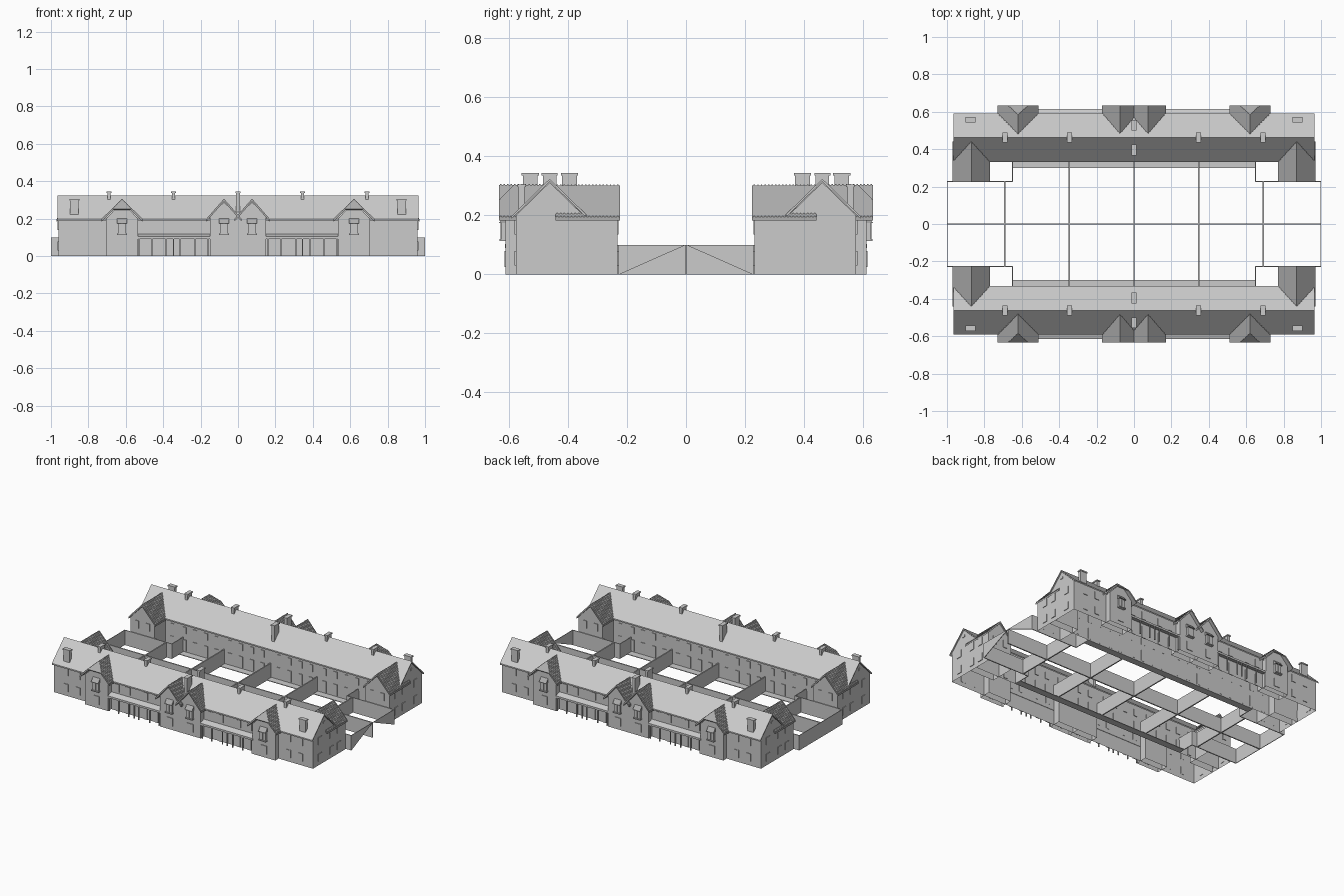
import bpy
import bmesh
from mathutils import Vector

cube = bpy.data.objects.get("Cube")
if cube:
    bpy.data.objects.remove(cube)


def material(name, value):
    m = bpy.data.materials.new(name)
    m.use_nodes = True
    colour = (value, value, value, 1)
    m.diffuse_color = colour
    m.node_tree.nodes["Principled BSDF"].inputs["Base Color"].default_value = colour
    return m


PALE = material("pale grey", 0.6)
TILE = material("tile grey", 0.42)


def finish(name, parts, mat, mx=True, my=True):
    """Join parts, reflect them across x and y, and make one object."""
    out = bmesh.new()
    for part in parts:
        for sx in ((1, -1) if mx else (1,)):
            for sy in ((1, -1) if my else (1,)):
                made = {v: out.verts.new((v.co.x * sx, v.co.y * sy, v.co.z)) for v in part.verts}
                for f in part.faces:
                    loop = [made[v] for v in f.verts]
                    out.faces.new(loop if sx * sy > 0 else loop[::-1])
        part.free()
    mesh = bpy.data.meshes.new(name)
    out.to_mesh(mesh)
    out.free()
    mesh.materials.append(mat)
    obj = bpy.data.objects.new(name, mesh)
    bpy.context.collection.objects.link(obj)
    return obj


def prism(points, axis, a, b, open_bottom=False):
    """Extrude a 2D profile along the x or y axis."""
    bm = bmesh.new()

    def place(p, d):
        return (d, p[0], p[1]) if axis == "x" else (p[0], d, p[1])

    lo = [bm.verts.new(place(p, a)) for p in points]
    hi = [bm.verts.new(place(p, b)) for p in points]
    n = len(points)
    bm.faces.new(lo)
    bm.faces.new(hi[::-1])
    for i in range(n):
        j = (i + 1) % n
        bm.faces.new((lo[j], lo[i], hi[i], hi[j]))
    bmesh.ops.recalc_face_normals(bm, faces=bm.faces)
    if open_bottom:
        base = [f for f in bm.faces if all(v.co.z < 1e-5 for v in f.verts)]
        bmesh.ops.delete(bm, geom=base, context="FACES_ONLY")
    return bm


def box(x0, x1, y0, y1, z0, z1):
    return prism([(x0, z0), (x1, z0), (x1, z1), (x0, z1)], "y", y0, y1)


def house(c, half, eave, peak):
    return [(c - half, 0), (c + half, 0), (c + half, eave), (c, peak), (c - half, eave)]


def chevron(c, half, eave, peak, t):
    return [(c - half, eave), (c, peak), (c + half, eave),
            (c + half, eave - t), (c, peak - t), (c - half, eave - t)]


def clip(bm, co, no):
    geom = bm.verts[:] + bm.edges[:] + bm.faces[:]
    bmesh.ops.bisect_plane(bm, geom=geom, plane_co=co, plane_no=no, clear_outer=True)
    bmesh.ops.holes_fill(bm, edges=[e for e in bm.edges if e.is_boundary and
                                    all(v.co.z > 0.01 for v in e.verts)])
    return bm


def ribbed_roof(c, half, peak, y0, y1, step=0.012):
    """Cross gable roof with raised ribs running down each slope."""
    parts = [prism(chevron(c, half, 0.195, peak, 0.012), "y", y0, y1)]
    for i in range(int((y1 - y0) / step)):
        y = y0 + step * (i + 0.3)
        parts.append(prism(chevron(c, half, 0.198, peak + 0.003, 0.006), "y", y, y + step * 0.4))
    return parts


# Main ranges
RIDGE = -0.462
finish("main_walls", [prism(house(RIDGE, 0.115, 0.2, 0.312), "x", -0.96, 0.96, True)], PALE, mx=False)
finish("main_roof", [prism(chevron(RIDGE, 0.13, 0.197, 0.324, 0.009), "x", -0.966, 0.966)], PALE, mx=False)

# Rear end wings
finish("wing_walls", [prism(house(0.87, 0.09, 0.195, 0.288), "y", -0.4, -0.232, True)], PALE)
finish("wing_roof", ribbed_roof(0.87, 0.1, 0.302, -0.442, -0.224), TILE)

# Front bays: outer pair with half hips, central twin gables
hip_low, hip_top = Vector((0, -0.634, 0.252)), Vector((0, -0.585, 0.303))
slope = hip_top - hip_low
hip_normal = Vector((0, -slope.z, slope.y)).normalized()
bay = clip(prism(house(0.62, 0.085, 0.2, 0.288), "y", -0.612, -0.53, True),
           hip_low - hip_normal * 0.008, hip_normal)
finish("outer_bay", [bay], PALE)
finish("outer_bay_roof", [clip(p, hip_low, hip_normal)
                          for p in ribbed_roof(0.62, 0.11, 0.303, -0.634, -0.475)], TILE)
hip = bmesh.new()
outline = [(0.569, hip_low), (0.671, hip_low), (0.62, hip_top)]
top = [hip.verts.new((x, p.y, p.z)) for x, p in outline]
under = [hip.verts.new((x, p.y + 0.004, p.z - 0.005)) for x, p in outline]
hip.faces.new(top)
hip.faces.new(under[::-1])
for i in range(3):
    j = (i + 1) % 3
    hip.faces.new((top[j], top[i], under[i], under[j]))
finish("half_hip", [hip], TILE)
finish("centre_bay", [prism(house(0.075, 0.0755, 0.215, 0.288), "y", -0.612, -0.53, True)], PALE)
finish("centre_bay_roof", ribbed_roof(0.075, 0.095, 0.303, -0.634, -0.48), TILE)

# Projecting upper windows with sloping hoods
oriels, hoods, sills = [], [], []
for x in (0.075, 0.62):
    oriels.append(box(x - 0.022, x + 0.022, -0.625, -0.61, 0.12, 0.18))
    sills.append(box(x - 0.026, x + 0.026, -0.632, -0.61, 0.113, 0.12))
    sills.append(box(x - 0.003, x + 0.003, -0.628, -0.62, 0.12, 0.178))
    hoods.append(prism([(-0.634, 0.175), (-0.61, 0.175), (-0.61, 0.204)], "x", x - 0.026, x + 0.026))
finish("oriel_window", oriels, PALE)
finish("oriel_sill", sills, PALE)
finish("oriel_hood", hoods, TILE)

# Verandas
finish("veranda_roof", [prism([(-0.575, 0.117), (-0.614, 0.103), (-0.614, 0.09), (-0.575, 0.1)],
                              "x", 0.148, 0.538)], PALE)
finish("veranda_post", [box(x - 0.003, x + 0.003, -0.61, -0.604, 0, 0.095)
                        for x in (0.16, 0.23, 0.31, 0.345, 0.385, 0.46, 0.53)], PALE)

# Rear paving
finish("rear_paving", [box(-0.65, 0.65, -0.347, -0.3, 0, 0.004)], PALE, mx=False)


# Chimneys
def chimney(x, y, wx, wy, z0, z1):
    return [box(x - wx, x + wx, y - wy, y + wy, z0, z1 - 0.008),
            box(x - wx - 0.004, x + wx + 0.004, y - wy - 0.004, y + wy + 0.004, z1 - 0.008, z1)]


finish("ridge_chimney", chimney(0.345, RIDGE, 0.009, 0.023, 0.28, 0.344)
       + chimney(0.69, RIDGE, 0.009, 0.023, 0.28, 0.344), PALE)
finish("centre_chimney", chimney(0, -0.395, 0.01, 0.025, 0.2, 0.344)
       + chimney(0, -0.528, 0.01, 0.025, 0.2, 0.344), PALE, mx=False)
finish("eave_chimney", chimney(0.875, -0.557, 0.023, 0.01, 0.19, 0.305), PALE)

# Flush windows and doors as thin plates
plates = []
for x in (0.06, 0.14, 0.22, 0.3, 0.4, 0.48, 0.56, 0.64, 0.73):
    plates.append(box(x - 0.014, x + 0.014, -0.348, -0.343, 0.125, 0.17))
    plates.append(box(x - 0.014, x + 0.014, -0.348, -0.343, 0.01, 0.085))
for x in (0.2, 0.28, 0.41, 0.49):
    plates.append(box(x - 0.016, x + 0.016, -0.581, -0.576, 0.13, 0.18))
    plates.append(box(x - 0.013, x + 0.013, -0.581, -0.576, 0.0, 0.08))
for x in (0.78, 0.87):
    for z in (0.03, 0.135):
        plates.append(box(x - 0.016, x + 0.016, -0.581, -0.576, z, z + 0.05))
for x in (0.075, 0.62):
    plates.append(box(x - 0.022, x + 0.022, -0.616, -0.611, 0.025, 0.08))
for x in (0.83, 0.91):
    for z in (0.03, 0.135):
        plates.append(box(x - 0.014, x + 0.014, -0.233, -0.228, z, z + 0.05))
for y in (-0.505, -0.385, -0.305):
    for z in (0.028, 0.138):
        plates.append(box(0.958, 0.964, y - 0.018, y + 0.018, z, z + 0.05))
plates.append(box(0.958, 0.964, RIDGE - 0.009, RIDGE + 0.009, 0.262, 0.276))
finish("window_panels", plates, PALE)

# Garden walls
H = 0.1
finish("spine_wall", [box(-1, 1, -0.004, 0.004, 0, H)], PALE, mx=False, my=False)
finish("party_walls", [box(0.341, 0.349, -0.345, 0.345, 0, H),
                       box(0.686, 0.694, -0.228, 0.228, 0, H)], PALE, my=False)
finish("centre_party_wall", [box(-0.004, 0.004, -0.345, 0.345, 0, H)], PALE, mx=False, my=False)
finish("corner_walls", [box(0.648, 1, -0.229, -0.224, 0, H),
                        box(0.647, 0.652, -0.345, -0.224, 0, H)], PALE)
finish("end_wall", [box(-1, -0.996, -0.228, 0.228, 0, H)], PALE, mx=False, my=False)
# The opposite end is closed only by a pair of tapering panels
finish("tapered_end_wall", [prism([(-0.226, 0), (0, H), (-0.226, H)], "x", 0.996, 1)], PALE, mx=False)
